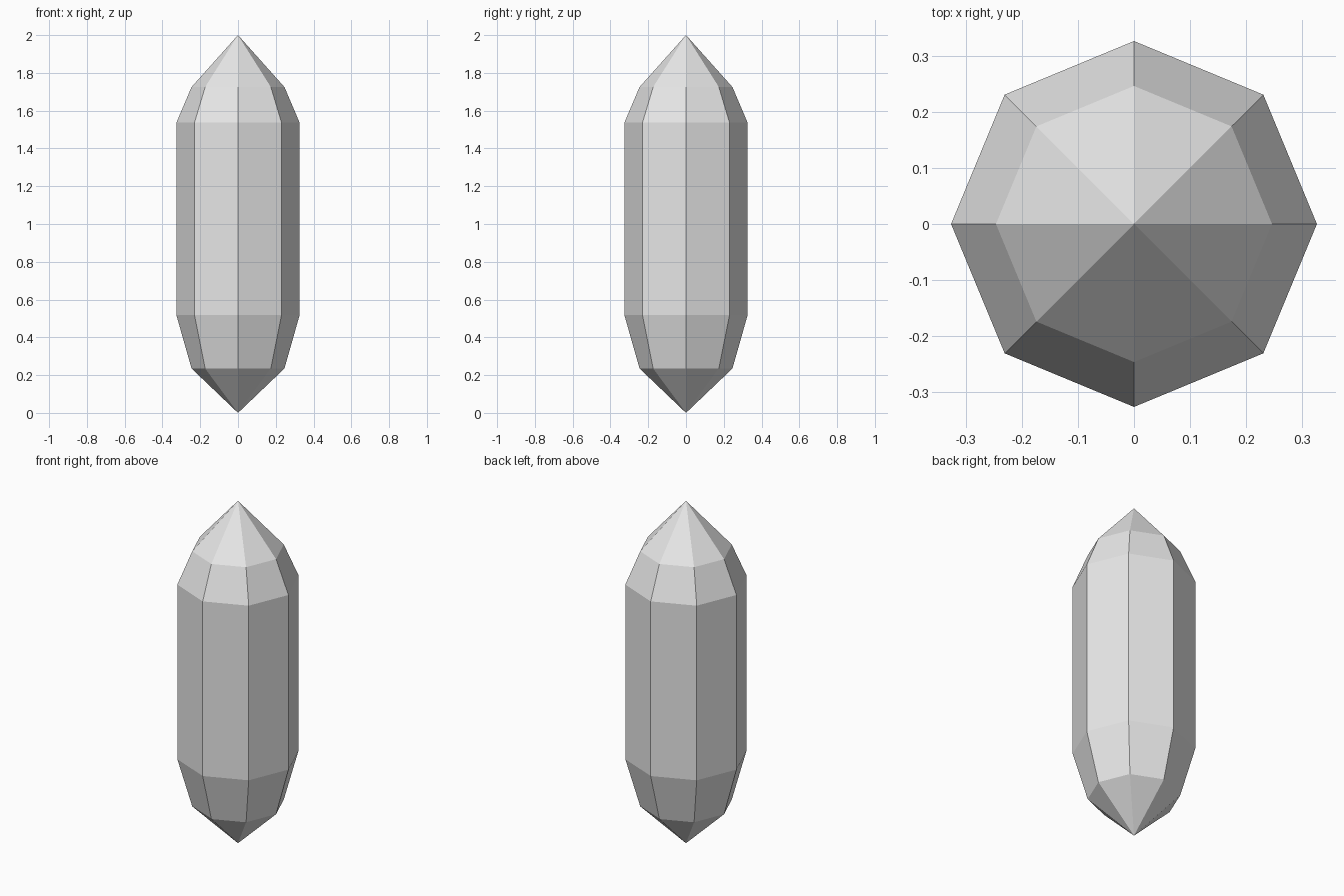
import bpy, bmesh, math

if "Cube" in bpy.data.objects:
    bpy.data.objects.remove(bpy.data.objects["Cube"])

SIDES = 8
# (radius, height) of each ring between the two points
RINGS = [(0.246, 0.235), (0.326, 0.517), (0.326, 1.537), (0.246, 1.725)]

grey = bpy.data.materials.new("light_grey")
grey.diffuse_color = (0.8, 0.8, 0.8, 1)
grey.use_nodes = True
grey.node_tree.nodes["Principled BSDF"].inputs["Base Color"].default_value = grey.diffuse_color

# Faceted crystal: octagonal rings closed by a point at each end
bm = bmesh.new()
rings = [[bm.verts.new((r * math.cos(math.tau * i / SIDES),
                        r * math.sin(math.tau * i / SIDES), z))
          for i in range(SIDES)] for r, z in RINGS]
bottom = bm.verts.new((0, 0, 0))
top = bm.verts.new((0, 0, 2))

for i in range(SIDES):
    j = (i + 1) % SIDES
    for low, high in zip(rings, rings[1:]):
        bm.faces.new((low[i], low[j], high[j], high[i]))
    bm.faces.new((bottom, rings[0][j], rings[0][i]))
    bm.faces.new((rings[-1][i], rings[-1][j], top))

mesh = bpy.data.meshes.new("crystal")
bm.to_mesh(mesh)
bm.free()
mesh.materials.append(grey)
crystal = bpy.data.objects.new("crystal", mesh)
bpy.context.collection.objects.link(crystal)
